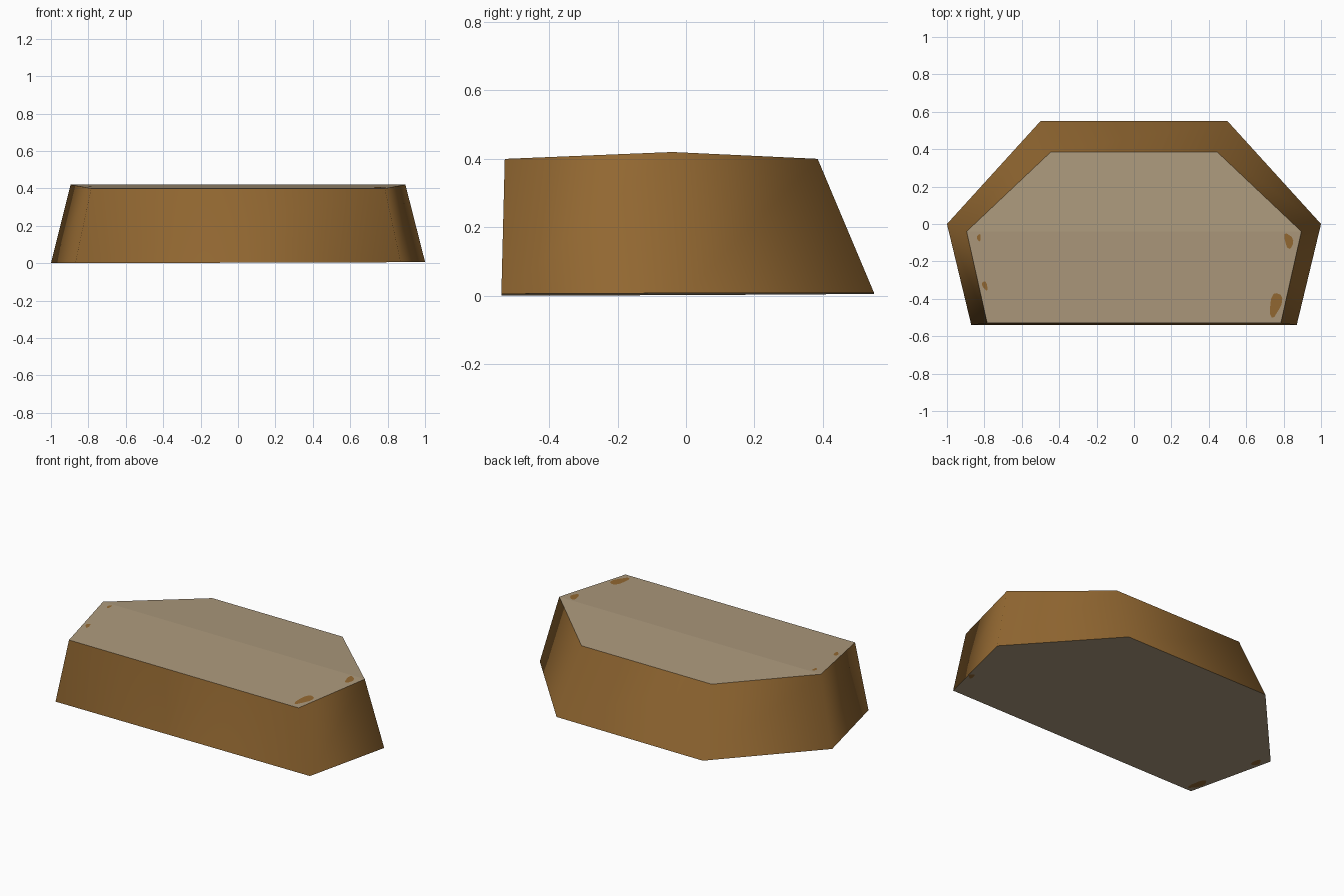
import bpy, bmesh, math

if "Cube" in bpy.data.objects:
    bpy.data.objects.remove(bpy.data.objects["Cube"])


def material(name, rgb):
    m = bpy.data.materials.new(name)
    m.diffuse_color = (*rgb, 1.0)
    m.use_nodes = True
    m.node_tree.nodes["Principled BSDF"].inputs["Base Color"].default_value = m.diffuse_color
    return m


brown = material("brown side", (0.296, 0.141, 0.032))
tan = material("pale tan face", (0.413, 0.319, 0.202))


def mirrored(half):
    """Closed outline from its right half, listed front to back."""
    return half + [(-x, y) for x, y in reversed(half)]


def top_z(x, y):
    # shallow ridge across the top
    d = y + 0.04
    return 0.42 - (0.047 * d if d > 0 else -0.041 * d)


def base_z(x, y):
    # underside is very slightly tilted
    return 0.0045 + 0.003 * x + 0.0035 * y


base = mirrored([(0.87, -0.54), (1.0, 0.0), (0.5, 0.55)])
top = mirrored([(0.785, -0.53), (0.895, -0.04), (0.445, 0.385)])


def build(name, bm, mats):
    me = bpy.data.meshes.new(name)
    bm.to_mesh(me)
    bm.free()
    for m in mats:
        me.materials.append(m)
    ob = bpy.data.objects.new(name, me)
    bpy.context.collection.objects.link(ob)
    return ob


# Tapered six-sided block: smooth brown sides, flat tan top and underside
bm = bmesh.new()
lo = [bm.verts.new((x, y, max(0, base_z(x, y)))) for x, y in base]
hi = [bm.verts.new((x, y, top_z(x, y))) for x, y in top]
n = len(lo)
for i in range(n):
    j = (i + 1) % n
    bm.faces.new((lo[i], lo[j], hi[j], hi[i])).smooth = True
caps = [(hi[0], hi[1], hi[4], hi[5]), (hi[1], hi[2], hi[3], hi[4]),
        (lo[5], lo[4], lo[1], lo[0]), (lo[4], lo[3], lo[2], lo[1])]
for c in caps:
    f = bm.faces.new(c)
    f.material_index = 1
for e in bm.edges:
    e.smooth = all(f.smooth for f in e.link_faces)
build("block", bm, [brown, tan])


# Small irregular brown chips lying flush on the faces
def chip(name, x, y, rx, ry, lean, height, up):
    bm = bmesh.new()
    vs = []
    for k in range(14):
        a = math.tau * k / 14
        r = 1 + 0.13 * math.sin(3 * a + x * 9)
        px = x + rx * r * math.cos(a) + lean * ry * math.sin(a)
        py = y + ry * r * math.sin(a)
        vs.append(bm.verts.new((px, py, height(px, py) + (0.0012 if up else -0.0012))))
    bm.faces.new(vs if up else vs[::-1])
    build(name, bm, [brown])


for i, s in enumerate([(0.757, -0.43, 0.03, 0.065, 0.2), (0.827, -0.09, 0.022, 0.04, -0.2),
                       (-0.797, -0.33, 0.013, 0.024, -0.3), (-0.829, -0.073, 0.01, 0.019, 0.0)]):
    chip(f"top_chip_{i + 1}", *s, top_z, True)
for i, s in enumerate([(-0.85, -0.455, 0.025, 0.06, -0.2), (-0.945, -0.06, 0.02, 0.035, 0.0),
                       (0.895, -0.35, 0.015, 0.024, 0.2)]):
    chip(f"underside_chip_{i + 1}", *s, base_z, False)
